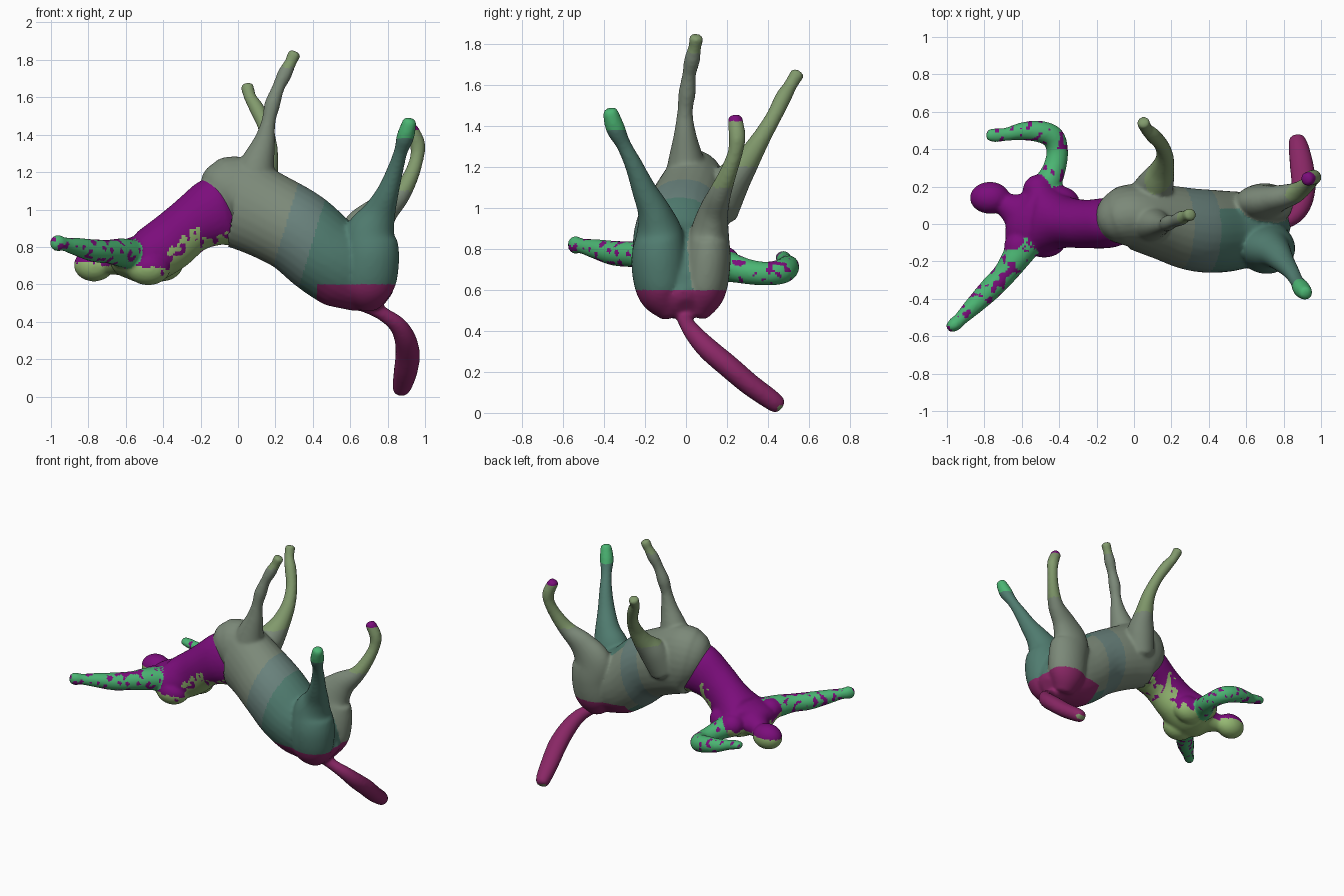
import bpy, bmesh, math
from mathutils import Vector, noise
from mathutils.bvhtree import BVHTree

if "Cube" in bpy.data.objects:
    bpy.data.objects.remove(bpy.data.objects["Cube"])

COL = dict(
    grey=(.20, .25, .19, 1), slate=(.14, .22, .20, 1), teal=(.08, .20, .16, 1),
    magenta=(.25, .02, .13, 1), purple=(.20, .004, .20, 1), green=(.07, .46, .17, 1),
    lime=(.30, .48, .17, 1), olive=(.22, .32, .15, 1))
MATS = {}
for name, c in COL.items():
    MATS[name] = bpy.data.materials.new(name)
    MATS[name].diffuse_color = c


def spline(p, i, t):
    g = lambda k: p[max(0, min(len(p) - 1, k))]
    return [.5 * (2 * b + (c - a) * t + (2 * a - 5 * b + 4 * c - d) * t * t
                  + (3 * b - a - 3 * c + d) * t ** 3)
            for a, b, c, d in zip(g(i - 1), g(i), g(i + 1), g(i + 2))]


def limb(path, ref, paint, sides=28, steps=7):
    """Loft of elliptical rings (x, y, z, a[, b]) along a smooth path."""
    p = [tuple(q) if len(q) == 5 else tuple(q) + (q[3],) for q in path]
    s = [spline(p, i, k / steps) for i in range(len(p) - 1) for k in range(steps)] + [list(p[-1])]
    pos = [Vector(q[:3]) for q in s]
    n = len(s)
    tan = [(pos[min(i + 1, n - 1)] - pos[max(i - 1, 0)]).normalized() for i in range(n)]
    rings = [(pos[i], tan[i], s[i][3], s[i][4]) for i in range(n)]
    # rounded ends
    for end, sign in ((0, -1), (-1, 1)):
        c, t, a, b = rings[end]
        r = min(a, b)
        cap = [(c + t * sign * r * .3, t, a * .85, b * .85),
               (c + t * sign * r * .48, t, a * .5, b * .5)]
        rings = cap[::-1] + rings if sign < 0 else rings + cap
    bm = bmesh.new()
    loops = []
    for c, t, a, b in rings:
        u = t.cross(Vector(ref)).normalized()
        v = u.cross(t)
        loops.append([bm.verts.new(c + u * a * math.cos(w) + v * b * math.sin(w))
                      for w in (2 * math.pi * k / sides for k in range(sides))])
    for l0, l1 in zip(loops, loops[1:]):
        for k in range(sides):
            bm.faces.new((l0[k], l0[k - 1], l1[k - 1], l1[k]))
    bm.faces.new(loops[0])
    bm.faces.new(loops[-1])
    return bm, paint


def ball(centre, radii, paint):
    bm = bmesh.new()
    bmesh.ops.create_uvsphere(bm, u_segments=28, v_segments=18, radius=1)
    for v in bm.verts:
        v.co = Vector([c + r * q for c, r, q in zip(centre, radii, v.co)])
    return bm, paint


def fuse(name, parts, voxel=.011, blend=7):
    """Melt the parts into one skin; each face takes the nearest part's colour."""
    joined, trees = bmesh.new(), []
    for bm, paint in parts:
        bmesh.ops.recalc_face_normals(bm, faces=bm.faces)
        trees.append((BVHTree.FromBMesh(bm), paint))
        tmp = bpy.data.meshes.new('tmp')
        bm.to_mesh(tmp)
        joined.from_mesh(tmp)
        bm.free()
        bpy.data.meshes.remove(tmp)
    me = bpy.data.meshes.new(name)
    joined.to_mesh(me)
    joined.free()
    ob = bpy.data.objects.new(name, me)
    bpy.context.collection.objects.link(ob)
    m = ob.modifiers.new('skin', 'REMESH')
    m.mode, m.voxel_size = 'VOXEL', voxel
    m = ob.modifiers.new('blend', 'SMOOTH')
    m.factor, m.iterations = .5, blend
    skin = bpy.data.meshes.new_from_object(ob.evaluated_get(bpy.context.evaluated_depsgraph_get()))
    ob.modifiers.clear()
    ob.data = skin
    skin.materials.clear()
    slots = list(MATS)
    for key in slots:
        skin.materials.append(MATS[key])
    for f in skin.polygons:
        c = f.center
        paint = min(trees, key=lambda t: t[0].find_nearest(c)[3])[1]
        f.material_index = slots.index(paint(c, f.normal))
        f.use_smooth = True


X, Y, Z = (1, 0, 0), (0, 1, 0), (0, 0, 1)


# Colour zones
def horse_paint(c, n):
    if c.z < .6 and c.x > .42:
        return 'magenta'
    d = c.x - .3 * (c.z - .9)
    return 'grey' if d < .25 else 'slate' if d < .42 else 'teal' if c.y < .08 else 'grey'


def torso_paint(c, n):
    edge = -.2 if c.x < -.2 else -.7
    return 'lime' if n.z + .6 * noise.noise(c * 26) < edge else 'purple'


def arm_paint(c, n):
    return 'purple' if noise.noise(c * 28) > .27 else 'green'


def leg_paint(base, low, hoof, z_mid, z_hoof):
    def paint(c, n):
        if c.z < .6:
            return 'magenta'
        return hoof if c.z > z_hoof else low if c.z > z_mid else base
    return paint


# Horse barrel, lying on its back
barrel = limb([
    (-.125, .01, 1.02, .115, .16), (-.075, .03, 1.04, .155, .22), (-.005, .04, 1.04, .175, .243),
    (.155, .01, .97, .20, .233), (.32, -.03, .88, .22, .228), (.46, -.04, .76, .22, .225),
    (.60, -.03, .67, .20, .222), (.70, -.02, .59, .16, .165), (.755, -.01, .545, .10, .11)],
    Z, horse_paint)

# Front legs
front_near = limb([
    (.07, .0, 1.10, .13, .11), (.10, .0, 1.23, .097, .088), (.14, -.005, 1.36, .06, .055),
    (.163, -.005, 1.47, .038), (.183, .005, 1.56, .042), (.215, .015, 1.65, .034),
    (.25, .03, 1.725, .039), (.28, .043, 1.785, .032), (.30, .05, 1.83, .036)], Y,
    leg_paint('grey', 'grey', 'olive', 1.3, 1.76))
front_far = limb([
    (.08, .14, 1.02, .13, .11), (.12, .22, 1.13, .095), (.15, .29, 1.22, .066),
    (.165, .36, 1.33, .047), (.145, .425, 1.44, .039), (.10, .475, 1.54, .040),
    (.065, .51, 1.60, .033), (.05, .543, 1.655, .036)], X,
    leg_paint('grey', 'olive', 'olive', 1.2, 1.5))

# Hind legs with the rump lobes
hind_near = limb([
    (.69, -.07, .51, .09, .08), (.695, -.115, .60, .145, .125), (.71, -.13, .74, .152, .137),
    (.71, -.13, .87, .138, .116), (.755, -.155, .98, .09, .082), (.80, -.205, 1.09, .060),
    (.84, -.255, 1.21, .044), (.87, -.305, 1.31, .037), (.895, -.345, 1.39, .047),
    (.918, -.37, 1.47, .038)], Y,
    leg_paint('teal', 'teal', 'green', 1.1, 1.38))
hind_far = limb([
    (.69, .05, .51, .09, .08), (.695, .085, .60, .14, .11), (.70, .105, .74, .15, .113),
    (.69, .115, .87, .145, .096), (.76, .135, .98, .095, .072), (.86, .165, 1.07, .056),
    (.92, .205, 1.17, .043), (.955, .24, 1.27, .037), (.96, .25, 1.35, .041),
    (.925, .24, 1.435, .037)], Y,
    leg_paint('grey', 'olive', 'purple', 1.1, 1.425))

# Tail
tail = limb([
    (.68, -.01, .50, .05), (.77, .0, .445, .038), (.85, .04, .385, .045, .047),
    (.893, .11, .31, .054, .058), (.907, .21, .225, .056, .066), (.897, .31, .14, .054, .064),
    (.88, .41, .068, .050, .055), (.870, .45, .038, .044, .045)], X,
    lambda c, n: 'olive' if c.y > .45 and c.z < .035 else 'magenta')

# Upper human torso, facing down
torso = limb([
    (-.09, .015, .995, .13, .195), (-.15, .005, .975, .135, .18), (-.26, 0, .91, .13, .15),
    (-.375, .01, .815, .14, .152), (-.49, .025, .745, .19, .142), (-.58, .045, .735, .195, .11),
    (-.635, .075, .725, .10, .08), (-.70, .11, .71, .058, .058)], Z, torso_paint)
chest_far = ball((-.41, .115, .715), (.12, .09, .10), torso_paint)
chest_near = ball((-.48, -.085, .69), (.12, .095, .095), torso_paint)
shoulder_far = ball((-.51, .18, .735), (.085, .085, .08), torso_paint)
shoulder_near = ball((-.61, -.12, .765), (.085, .085, .08), torso_paint)
head = ball((-.77, .14, .703), (.108, .086, .088), lambda c, n: 'purple' if n.z > .15 else 'lime')

# Arms: one stretched ahead, one bent at the elbow
straight_arm = limb([
    (-.56, -.09, .76, .08), (-.63, -.18, .77, .076), (-.69, -.265, .775, .064),
    (-.77, -.35, .78, .061), (-.86, -.44, .80, .049), (-.93, -.51, .815, .037),
    (-.96, -.537, .82, .038, .045), (-.985, -.555, .82, .028, .038)], Z, arm_paint)
bent_arm = limb([
    (-.50, .15, .72, .08), (-.46, .22, .71, .072), (-.425, .30, .69, .062),
    (-.41, .39, .68, .058), (-.435, .465, .69, .061), (-.51, .495, .71, .058),
    (-.60, .495, .725, .048), (-.68, .48, .745, .036), (-.74, .475, .76, .038, .031),
    (-.778, .475, .765, .031, .027)], Z, arm_paint)

fuse('horse_half', [barrel, front_near, front_far, hind_near, hind_far, tail])
fuse('human_half', [torso, chest_far, chest_near, shoulder_far, shoulder_near, head,
                    straight_arm, bent_arm])

for m in bpy.data.materials:
    if m.users and not m.is_grease_pencil:
        m.use_nodes = True
        m.node_tree.nodes["Principled BSDF"].inputs["Base Color"].default_value = m.diffuse_color
